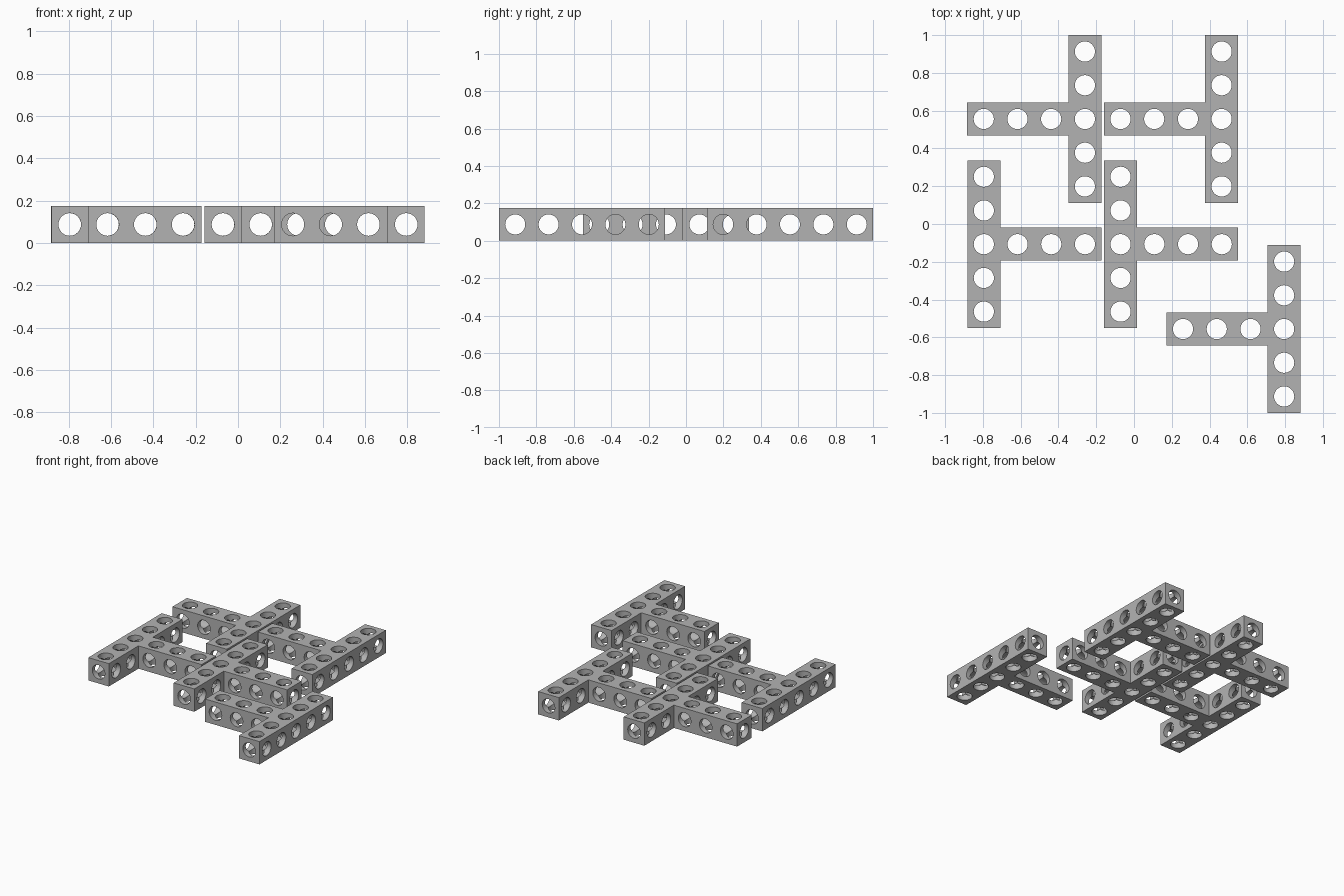
import bpy, bmesh, math
from mathutils import Vector

if "Cube" in bpy.data.objects:
    bpy.data.objects.remove(bpy.data.objects["Cube"])

PITCH = 0.1785      # hole spacing
HALF = 0.0873       # half the beam thickness
RADIUS = 0.0535     # hole radius
SEGS = 32           # hole sides (multiple of 8, so corners fall on vertices)

grey = bpy.data.materials.new("grey_plastic")
grey.diffuse_color = (0.45, 0.45, 0.45, 1)
grey.use_nodes = True
grey.node_tree.nodes["Principled BSDF"].inputs["Base Color"].default_value = grey.diffuse_color


def add_block(bm, cell, cells):
    """One block bored along all three axes; open towards its neighbours."""
    centre = Vector((cell[0] * PITCH, cell[1] * PITCH, HALF))

    def neighbour(axis, sign):
        n = list(cell)
        n[axis] += sign
        return tuple(n) if tuple(n) in cells else None

    def extent(axis, sign):
        n = neighbour(axis, sign) if axis < 2 else None
        if n is None or cell == (0, 0):
            return HALF
        return PITCH - HALF if n == (0, 0) else PITCH / 2

    for axis in range(3):
        ua, va = (axis + 1) % 3, (axis + 2) % 3
        for sign in (-1, 1):
            is_open = axis < 2 and neighbour(axis, sign) is not None
            depth = extent(axis, sign)
            rings = [[], [], []]   # bore crossing, bore mouth, block outline
            for i in range(SEGS):
                a = 2 * math.pi * i / SEGS
                c, s = math.cos(a), math.sin(a)
                m = max(abs(c), abs(s))
                outline = (c / m * extent(ua, 1 if c > 0 else -1),
                           s / m * extent(va, 1 if s > 0 else -1))
                points = ((RADIUS * c, RADIUS * s, RADIUS * m),
                          (RADIUS * c, RADIUS * s, depth),
                          (*outline, depth))
                for ring, (u, v, d) in zip(rings, points):
                    p = Vector((0, 0, 0))
                    p[ua], p[va], p[axis] = u, v, d * sign
                    ring.append(bm.verts.new(centre + p))
            for inner, outer in zip(rings, rings[1:2] if is_open else rings[1:]):
                for i in range(SEGS):
                    j = (i + 1) % SEGS
                    bm.faces.new((inner[i], inner[j], outer[j], outer[i]))
            if is_open:
                for v in rings[2]:
                    bm.verts.remove(v)


def t_beam(name, x, y, stem_dir):
    """Five-hole bar along y with a three-hole stem towards stem_dir on x."""
    cells = {(0, k) for k in range(-2, 3)}
    cells |= {(stem_dir * k, 0) for k in range(1, 4)}
    bm = bmesh.new()
    for cell in sorted(cells):
        add_block(bm, cell, cells)
    bmesh.ops.remove_doubles(bm, verts=bm.verts, dist=1e-5)
    bmesh.ops.recalc_face_normals(bm, faces=bm.faces)
    mesh = bpy.data.meshes.new(name)
    bm.to_mesh(mesh)
    bm.free()
    mesh.materials.append(grey)
    obj = bpy.data.objects.new(name, mesh)
    obj.location = (x, y, 0)
    bpy.context.collection.objects.link(obj)
    bpy.ops.object.select_all(action='DESELECT')
    obj.select_set(True)
    bpy.context.view_layer.objects.active = obj
    bpy.ops.object.shade_smooth_by_angle(angle=math.radians(30))


# Five T beams, each placed by the centre of its junction
t_beam("back_left_t_beam", -0.26, 0.556, -1)
t_beam("back_right_t_beam", 0.464, 0.556, -1)
t_beam("middle_left_t_beam", -0.795, -0.107, 1)
t_beam("middle_right_t_beam", -0.071, -0.107, 1)
t_beam("front_right_t_beam", 0.795, -0.556, -1)
